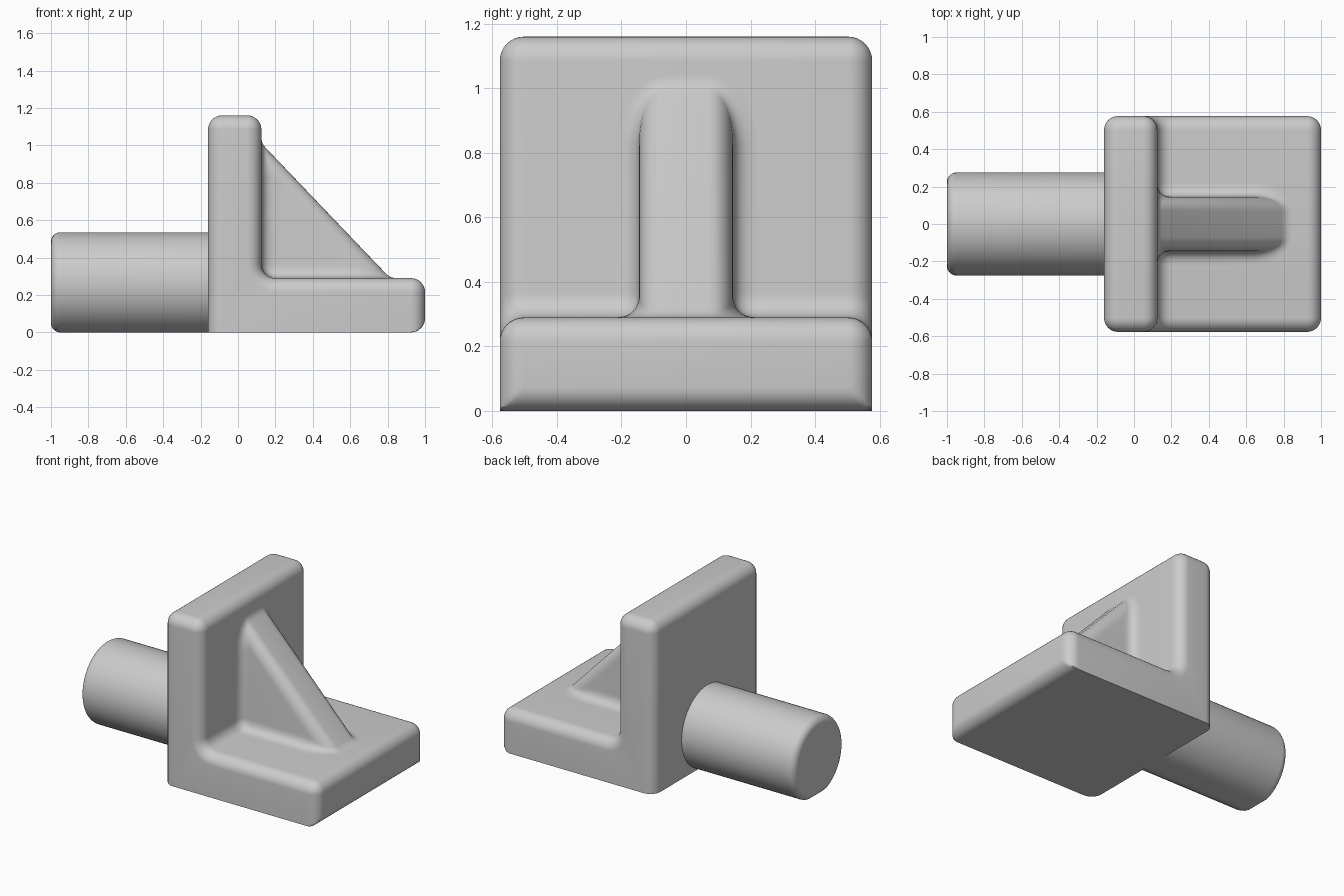
import bpy, bmesh, math

if "Cube" in bpy.data.objects:
    bpy.data.objects.remove(bpy.data.objects["Cube"])

BACK, WALL, FRONT = -0.16, 0.125, 1.0      # x stations of the bracket
SHELF, TOP, HALF = 0.29, 1.16, 0.577       # heights and half width
R = 0.075                                  # common rounding radius
SEG = 8

grey = bpy.data.materials.new("plain_grey")
grey.use_nodes = True
colour = (0.6, 0.6, 0.6, 1)
grey.diffuse_color = colour
grey.node_tree.nodes["Principled BSDF"].inputs["Base Color"].default_value = colour


def finish(name, bm, smooth_angle):
    bmesh.ops.remove_doubles(bm, verts=bm.verts, dist=1e-5)
    bmesh.ops.dissolve_degenerate(bm, edges=bm.edges, dist=1e-5)
    bmesh.ops.recalc_face_normals(bm, faces=bm.faces)
    mesh = bpy.data.meshes.new(name)
    bm.to_mesh(mesh)
    bm.free()
    mesh.materials.append(grey)
    obj = bpy.data.objects.new(name, mesh)
    bpy.context.collection.objects.link(obj)
    bpy.ops.object.select_all(action="DESELECT")
    obj.select_set(True)
    bpy.context.view_layer.objects.active = obj
    bpy.ops.object.shade_smooth_by_angle(angle=math.radians(smooth_angle))
    return obj


def skin(bm, rings, closed):
    """Join neighbouring rings of points with quads."""
    rows = [[bm.verts.new(p) for p in ring] for ring in rings]
    for a, b in zip(rows, rows[1:]):
        n = len(a)
        for i in range(n if closed else n - 1):
            j = (i + 1) % n
            bm.faces.new((a[i], a[j], b[j], b[i]))
    return rows


def arc(cx, cz, radius, start, end):
    angles = [math.radians(start + (end - start) * i / SEG) for i in range(SEG + 1)]
    return [(cx + radius * math.cos(a), cz + radius * math.sin(a)) for a in angles]


# Bracket body: L section, rounded everywhere but along the underside
def section(d):
    q = R - d
    pts = [(BACK + d, 0)]
    pts += [(min(x, FRONT - d), z) for x, z in arc(FRONT - R, R, R, -90, 0)]
    pts += arc(FRONT - R, SHELF - R, q, 0, 90)
    pts += arc(WALL + R, SHELF + R, R + d, 270, 180)
    pts += arc(WALL - R, TOP - R, q, 0, 90)
    pts += arc(BACK + R, TOP - R, q, 90, 180)
    return pts


rings = []
for side in (-1, 1):
    for i in range(SEG + 1):
        a = math.pi / 2 * (SEG - i if side < 0 else i) / SEG
        y = side * (HALF - R + R * math.sin(a))
        rings.append([(x, y, z) for x, z in section(R * (1 - math.cos(a)))])
bm = bmesh.new()
rows = skin(bm, rings, True)
bm.faces.new(rows[0])
bm.faces.new(rows[-1])
finish("bracket_body", bm, 35)

# Peg: round bar with a small flat underneath and a rounded end
PEG_R, PEG_Z, EDGE = 0.275, 0.26, 0.05
stations = [(BACK + 0.1, 0)]
for i in range(SEG + 1):
    a = math.pi / 2 * i / SEG
    stations.append((-1 + EDGE - EDGE * math.sin(a), EDGE * (1 - math.cos(a))))
rings = []
for x, d in stations:
    ring = []
    for i in range(64):
        a = 2 * math.pi * i / 64
        ring.append((x, (PEG_R - d) * math.cos(a),
                     max(d, PEG_Z + (PEG_R - d) * math.sin(a))))
    rings.append(ring)
bm = bmesh.new()
rows = skin(bm, rings, True)
bm.faces.new(rows[0])
bm.faces.new(rows[-1])
finish("support_peg", bm, 35)

# Gusset rib: sloping web with rounded edges, blended into shelf and wall
RIB = 0.145
REACH = {"shelf": 0.69, "wall": 0.72}


def place(plane, u, h, y):
    if plane == "shelf":
        return (WALL + u, y, SHELF + h)
    return (WALL + h, y, SHELF + u)


def bezier(p0, p1, p2):
    out = []
    for i in range(SEG + 1):
        s = i / SEG
        out.append(tuple((1 - s) ** 2 * a + 2 * s * (1 - s) * b + s * s * c
                         for a, b, c in zip(p0, p1, p2)))
    return out


def foot(plane, t):
    """Blend from the plate up to the slope, at angle t round the rib edge."""
    c, s = math.cos(t), math.sin(t)
    reach = REACH[plane]
    last = reach - math.sqrt(2) * R - R
    y = RIB - R + R * s
    h = 0.024 + (R - 0.024) * (1 - c)
    return bezier(place(plane, last + (reach + 0.034 - last) * c, 0, RIB - R + 2 * R * s),
                  place(plane, last + (reach - last) * c, 0, y),
                  place(plane, reach - math.sqrt(2) * R * (1 - c) - h, h, y))


rings = []
for i in range(SEG + 1):
    t = math.pi / 2 * i / SEG
    rings.append(foot("shelf", t) + foot("wall", t)[::-1])
rings.insert(0, [(x, 0, z) for x, y, z in rings[0]])
bm = bmesh.new()
skin(bm, rings, False)

# Side fillet running along the shelf, round the corner and up the wall
edge_a, edge_b = foot("shelf", math.pi / 2), foot("wall", math.pi / 2)
rings = []
for k in range(SEG + 1):
    s = k / SEG
    g, y = R * s * s, RIB + R * (1 - s) ** 2
    bend = [(x, y, z) for x, z in arc(WALL + R, SHELF + R, R - g, 270, 180)]
    rings.append([edge_a[k]] + bend + [edge_b[k]])
skin(bm, rings, False)

# Flat side of the web
corner = (WALL + R, RIB, SHELF + R)
bm.faces.new([bm.verts.new(p) for p in (edge_a[-1], corner, edge_b[-1])])

rib = finish("gusset_rib", bm, 50)
slope = max(rib.data.polygons, key=lambda p: p.area if p.normal.y ** 2 < 0.01 else 0)
if slope.normal.x + slope.normal.z < 0:
    rib.data.flip_normals()
mirror = rib.modifiers.new("mirror", "MIRROR")
mirror.use_axis = (False, True, False)
